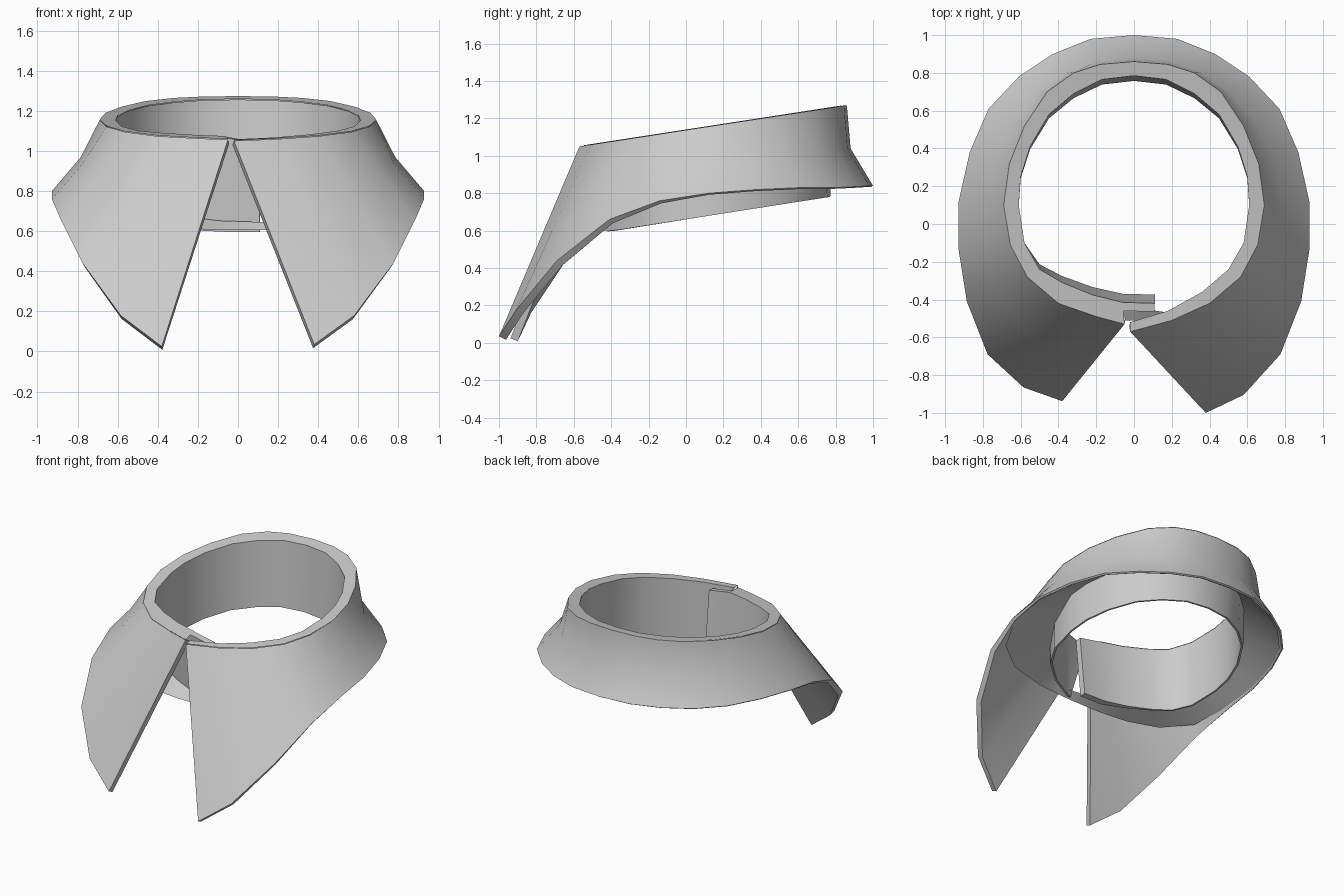
import bpy, math
from mathutils import Vector

if "Cube" in bpy.data.objects:
    bpy.data.objects.remove(bpy.data.objects["Cube"])

grey = bpy.data.materials.new("cloth grey")
grey.diffuse_color = (0.6, 0.6, 0.6, 1)
grey.use_nodes = True
grey.node_tree.nodes["Principled BSDF"].inputs["Base Color"].default_value = grey.diffuse_color


def strip(name, rows, thickness=0, offset=1, closed=False, weights=None):
    """Loft between rows of points; offset 1 thickens inward, -1 outward.
    Optional weights scale the thickness along each row."""
    n = len(rows[0])
    verts = [tuple(p) for row in rows for p in row]
    faces = []
    for r in range(len(rows) - 1):
        for i in range(n if closed else n - 1):
            j = (i + 1) % n
            faces.append((r*n + i, (r+1)*n + i, (r+1)*n + j, r*n + j))
    me = bpy.data.meshes.new(name)
    me.from_pydata(verts, [], faces)
    me.materials.append(grey)
    ob = bpy.data.objects.new(name, me)
    bpy.context.collection.objects.link(ob)
    bpy.ops.object.select_all(action='DESELECT')
    ob.select_set(True)
    bpy.context.view_layer.objects.active = ob
    if thickness:
        group = ob.vertex_groups.new(name="thickness")
        for i in range(len(verts)):
            group.add([i], weights[i % n], 'REPLACE')
        mod = ob.modifiers.new("thickness", 'SOLIDIFY')
        mod.thickness = thickness
        mod.offset = offset
        mod.vertex_group = group.name
        bpy.ops.object.modifier_apply(modifier=mod.name)
    bpy.ops.object.shade_smooth_by_angle(angle=math.radians(35))
    return ob


def both_sides(half, left_end=()):
    """Left front -> back -> right front, with optional own left end points."""
    k = len(left_end)
    left = [(-p[0],) + tuple(p[1:]) for p in half[1:]]
    if k:
        left = left[:-k] + list(left_end)
    return left[::-1] + list(half)


def top_z(y):
    return 1.05 + (y + 0.57) * 0.154


def bottom_z(y):
    return max(0.6, 0.66 + 0.16 * y)


# Half outlines run from the back centre to the front
fold = [(0, .86), (.18, .845), (.32, .80), (.46, .70), (.58, .52), (.66, .32),
        (.69, .1), (.655, -.11), (.565, -.28), (.40, -.42), (.2, -.51), (-.02, -.57)]
hem = [(0, 1, .84), (.23, .98, .84), (.43, .9, .835), (.61, .78, .83), (.77, .61, .83),
       (.87, .38, .82), (.928, .12, .80), (.928, -.14, .76), (.885, -.41, .66),
       (.775, -.69, .44), (.58, -.905, .18), (.38, -1, .035)]
neck = [(0, .785), (.17, .765), (.32, .69), (.45, .58), (.55, .41), (.60, .25),
        (.61, .1), (.58, -.10), (.50, -.24), (.36, -.36), (.18, -.46), (-.02, -.52)]

fold_ring = [Vector((x, y, top_z(y))) for x, y in both_sides(fold, [(-.2, -.49), (-.05, -.53)])]
hem_ring = [Vector(p) for p in both_sides(hem, [(-.585, -.865, .18), (-.38, -.938, .025)])]

# Folded flap: hollow at the back, straight and thicker at the front points
middle = []
for a, b in zip(fold_ring, hem_ring):
    m = (a + b) / 2
    w = max(0, min(1, (m.y + .5) / 1.2))
    out = Vector((m.x, m.y, 0)).normalized()
    middle.append(m - out * .05 * w - Vector((0, 0, .015 * w)))
flap_weights = [max(.3, min(1, .4 - p.y)) for p in hem_ring]
strip("folded_flap", [fold_ring, middle, hem_ring], 0.042, weights=flap_weights)

# Neck band: the thick left end tucks behind the right end
left_tuck = [(-.38, -.31), (-.22, -.375), (-.06, -.415)]
neck_flat = [(.11, -.42)] + both_sides(neck, left_tuck)
neck_top = [Vector((x, y, top_z(y) - .003)) for x, y in neck_flat]
neck_top[0].z -= .03
neck_bottom = []
for i, (x, y) in enumerate(neck_flat):
    if y > 0:
        y *= .965
    elif i < 5:
        y *= .89
    neck_bottom.append(Vector((x, y, bottom_z(y))))
neck_bottom[-1] = Vector((.15, -.47, .6))
neck_weights = [1, 1, .6] + [.3] * (len(neck_flat) - 3)
strip("neck_band", [neck_top, neck_bottom], 0.045, offset=-1, weights=neck_weights)

# Rim closing the fold between neck band and flap
lift = Vector((0, 0, .003))
strip("fold_rim", [[p + lift for p in neck_top[1:]], [p + lift for p in fold_ring]])

# Sloping lining between the neck band and the flap hem
lining = [(x * .975, y * .975, z) for x, y, z in hem[:8]]
lining += [(.81, -.35, .69), (.62, -.48, .655), (.38, -.52, .63), (.13, -.51, .605)]
lining_out = [Vector(p) for p in both_sides(lining)]
lining_in = []
for x, y in both_sides(neck, left_tuck):
    y = y * .975 if y > 0 else y
    w = max(0, min(1, (y + .42) / .5))
    lining_in.append(Vector((x * 1.02, y * 1.02, bottom_z(y) + .05 + .22 * w)))
lining_in[0].x = -.1
lining_in[-1] = Vector((.12, -.46, .645))
strip("lining", [lining_in, lining_out], closed=True)
